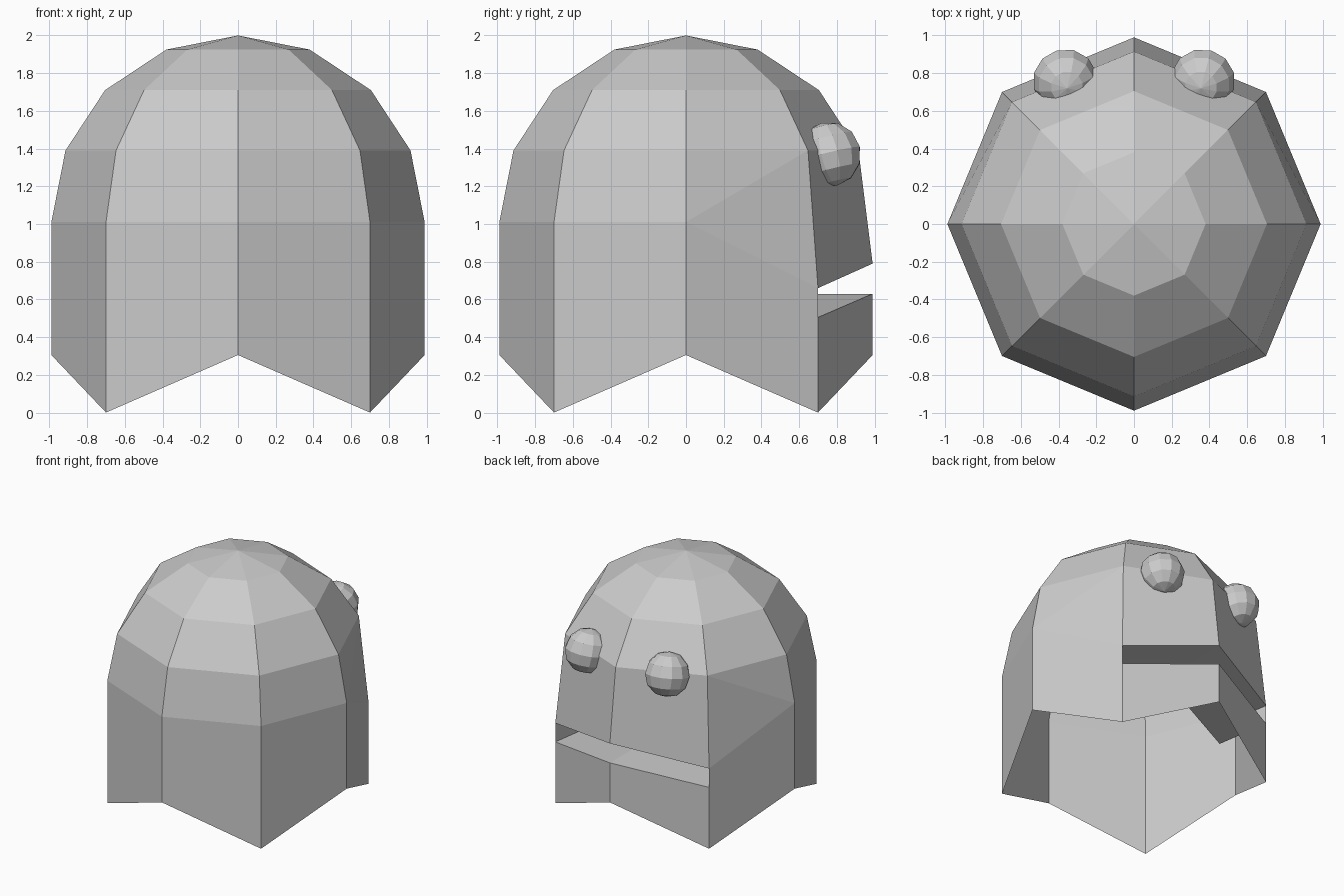
import bpy, bmesh
from math import cos, sin, radians

if "Cube" in bpy.data.objects:
    bpy.data.objects.remove(bpy.data.objects["Cube"])

# Hollow eight-sided body: dome, zigzag skirt and a mouth pocket on the +y side
bm = bmesh.new()
N = 8


def ring(r, heights):
    return [bm.verts.new((r * cos(radians(45 * k)), r * sin(radians(45 * k)), heights[k]))
            for k in range(N)]


upper_lip = {1: 0.66, 2: 0.79, 3: 0.66}
lower_lip = {1: 0.505, 2: 0.63, 3: 0.505}
apex = bm.verts.new((0, 0, 2.0))
dome = [ring(r, [z] * N) for r, z in ((0.38, 1.925), (0.705, 1.71), (0.915, 1.39))]
waist = ring(0.99, [upper_lip.get(k, 1.01) for k in range(N)])
hem = ring(0.99, [0.305 if k % 2 == 0 else 0.0 for k in range(N)])
lip = {k: bm.verts.new((waist[k].co.x, waist[k].co.y, z)) for k, z in lower_lip.items()}

for k in range(N):
    j = (k + 1) % N
    bm.faces.new((apex, dome[0][k], dome[0][j]))
    for a, b in zip(dome, dome[1:]):
        bm.faces.new((a[k], b[k], b[j], a[j]))
    c = dome[2]
    # Panels beside the mouth fan out from the side corner
    if k == 0:
        bm.faces.new((c[k], waist[k], c[j]))
        bm.faces.new((waist[k], waist[j], c[j]))
        bm.faces.new((waist[k], hem[k], hem[j], lip[j], waist[j]))
    elif k == 3:
        bm.faces.new((c[k], waist[j], c[j]))
        bm.faces.new((c[k], waist[k], waist[j]))
        bm.faces.new((waist[k], lip[k], hem[k], hem[j], waist[j]))
    else:
        bm.faces.new((c[k], waist[k], waist[j], c[j]))
        top = lip if k in (1, 2) else waist
        bm.faces.new((top[k], hem[k], hem[j], top[j]))

# Mouth pocket: floor, ceiling, back wall and two ends
inner = {1: (0.63, 0.245), 2: (0.0, 0.47), 3: (-0.63, 0.245)}
low = {k: bm.verts.new((*p, lower_lip[k])) for k, p in inner.items()}
high = {k: bm.verts.new((*p, upper_lip[k])) for k, p in inner.items()}
for k in (1, 2):
    j = k + 1
    bm.faces.new((lip[k], lip[j], low[j], low[k]))
    bm.faces.new((waist[j], waist[k], high[k], high[j]))
    bm.faces.new((low[k], low[j], high[j], high[k]))
bm.faces.new((lip[1], low[1], high[1], waist[1]))
bm.faces.new((lip[3], waist[3], high[3], low[3]))

bmesh.ops.recalc_face_normals(bm, faces=bm.faces)
mesh = bpy.data.meshes.new("body")
bm.to_mesh(mesh)
bm.free()
bpy.context.collection.objects.link(bpy.data.objects.new("body", mesh))

# Faceted eyes, tilted back with the dome
for side, name in ((-1, "left_eye"), (1, "right_eye")):
    bpy.ops.mesh.primitive_uv_sphere_add(
        segments=12, ring_count=6, radius=0.172,
        location=(side * 0.365, 0.76, 1.37),
        rotation=(radians(14), 0, radians(-15 * side)))
    bpy.context.object.name = name
